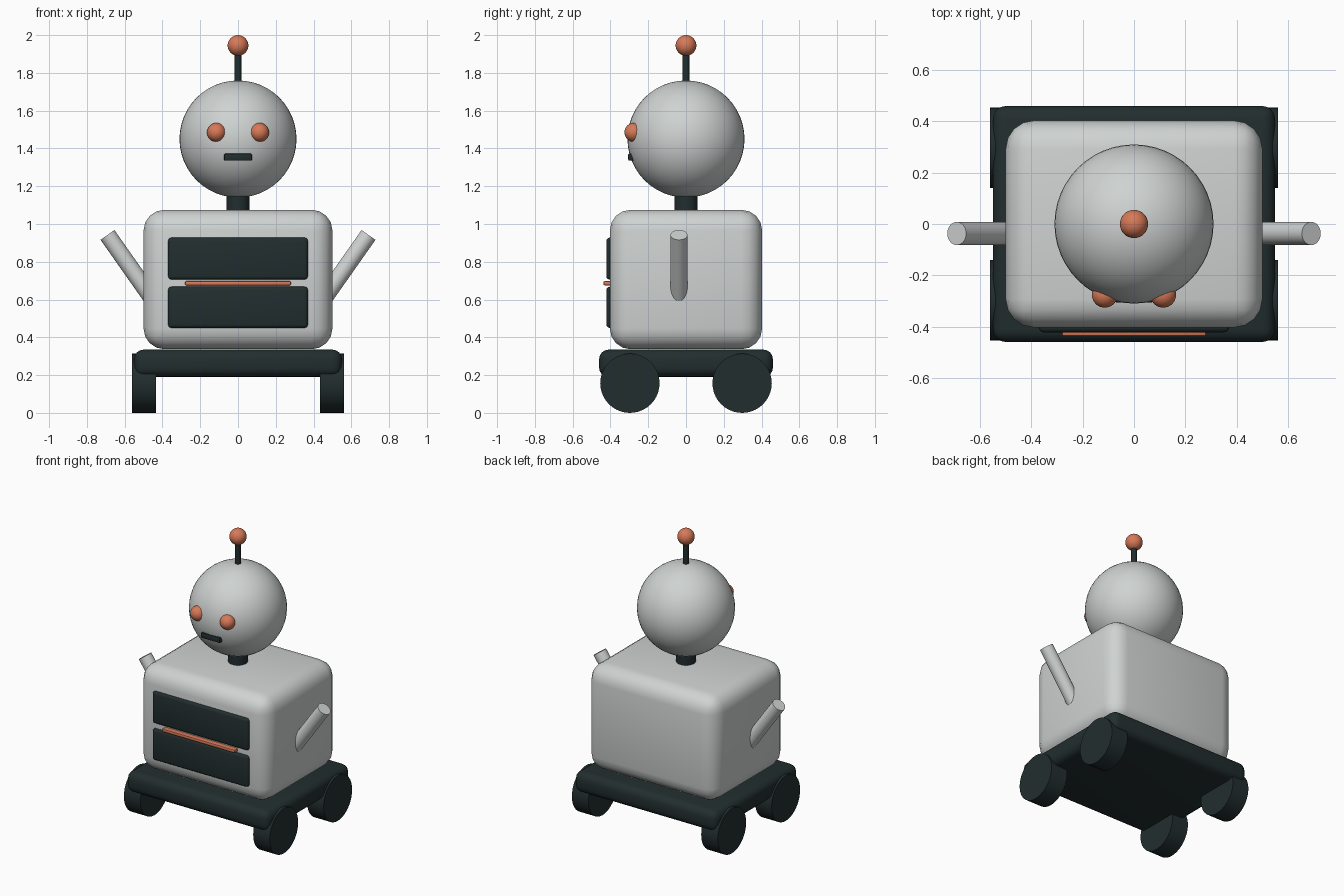
import bpy
import math
from mathutils import Vector

if "Cube" in bpy.data.objects:
    bpy.data.objects.remove(bpy.data.objects["Cube"])


def material(name, color):
    m = bpy.data.materials.new(name)
    m.diffuse_color = (*color, 1.0)
    m.use_nodes = True
    m.node_tree.nodes["Principled BSDF"].inputs["Base Color"].default_value = m.diffuse_color
    return m


GREY = material("light_grey", (0.62, 0.65, 0.64))
DARK = material("dark_slate", (0.016, 0.027, 0.028))
ORANGE = material("coral_orange", (0.68, 0.19, 0.095))


def finish(name, mat):
    ob = bpy.context.object
    ob.name = name
    ob.data.materials.append(mat)
    bpy.ops.object.shade_smooth_by_angle(angle=math.radians(35))
    return ob


def box(name, lo, hi, mat, bevel, segments=4):
    """Rounded box between two corners."""
    lo, hi = Vector(lo), Vector(hi)
    bpy.ops.mesh.primitive_cube_add(size=1, location=(lo + hi) / 2)
    ob = bpy.context.object
    ob.scale = hi - lo
    bpy.ops.object.transform_apply(location=False, rotation=False, scale=True)
    mod = ob.modifiers.new("rounding", 'BEVEL')
    mod.width = bevel
    mod.segments = segments
    bpy.ops.object.modifier_apply(modifier=mod.name)
    return finish(name, mat)


def rod(name, start, end, radius, mat, sides=32):
    """Cylinder between two points."""
    start, end = Vector(start), Vector(end)
    axis = end - start
    bpy.ops.mesh.primitive_cylinder_add(
        vertices=sides, radius=radius, depth=axis.length,
        location=(start + end) / 2,
        rotation=axis.to_track_quat('Z', 'Y').to_euler())
    return finish(name, mat)


def ball(name, center, radius, mat, segments=32, rings=16):
    bpy.ops.mesh.primitive_uv_sphere_add(
        segments=segments, ring_count=rings, radius=radius, location=center)
    return finish(name, mat)


# Chassis and torso
box("chassis", (-0.55, -0.46, 0.19), (0.55, 0.46, 0.335), DARK, 0.05)
box("torso", (-0.5, -0.403, 0.337), (0.5, 0.403, 1.075), GREY, 0.11)

# Chest drawers with a thin bar between them
box("upper_panel", (-0.37, -0.422, 0.706), (0.37, -0.38, 0.928), DARK, 0.018, 3)
box("lower_panel", (-0.37, -0.422, 0.45), (0.37, -0.38, 0.668), DARK, 0.018, 3)
box("chest_bar", (-0.28, -0.437, 0.675), (0.28, -0.39, 0.697), ORANGE, 0.006, 2)

# Neck, head and antenna
rod("neck", (0, 0, 1.05), (0, 0, 1.18), 0.062, DARK)
ball("head", (0, 0, 1.45), 0.31, GREY, 48, 24)
rod("antenna_stem", (0, 0, 1.74), (0, 0, 1.93), 0.018, DARK, 16)
ball("antenna_tip", (0, 0, 1.945), 0.055, ORANGE)

# Mouth
box("mouth", (-0.074, -0.306, 1.335), (0.074, -0.26, 1.373), DARK, 0.007, 2)

# Mirrored parts: eyes, arms, wheels
for side, label in ((-1, "left"), (1, "right")):
    ball(label + "_eye", (side * 0.114, -0.276, 1.485), 0.05, ORANGE)
    rod(label + "_arm", (side * 0.43, -0.037, 0.571),
        (side * 0.691, -0.037, 0.942), 0.045, GREY)
    for y, end in ((-0.297, "front"), (0.297, "rear")):
        rod(f"{end}_{label}_wheel", (side * 0.435, y, 0.157),
            (side * 0.562, y, 0.157), 0.157, DARK, 40)
